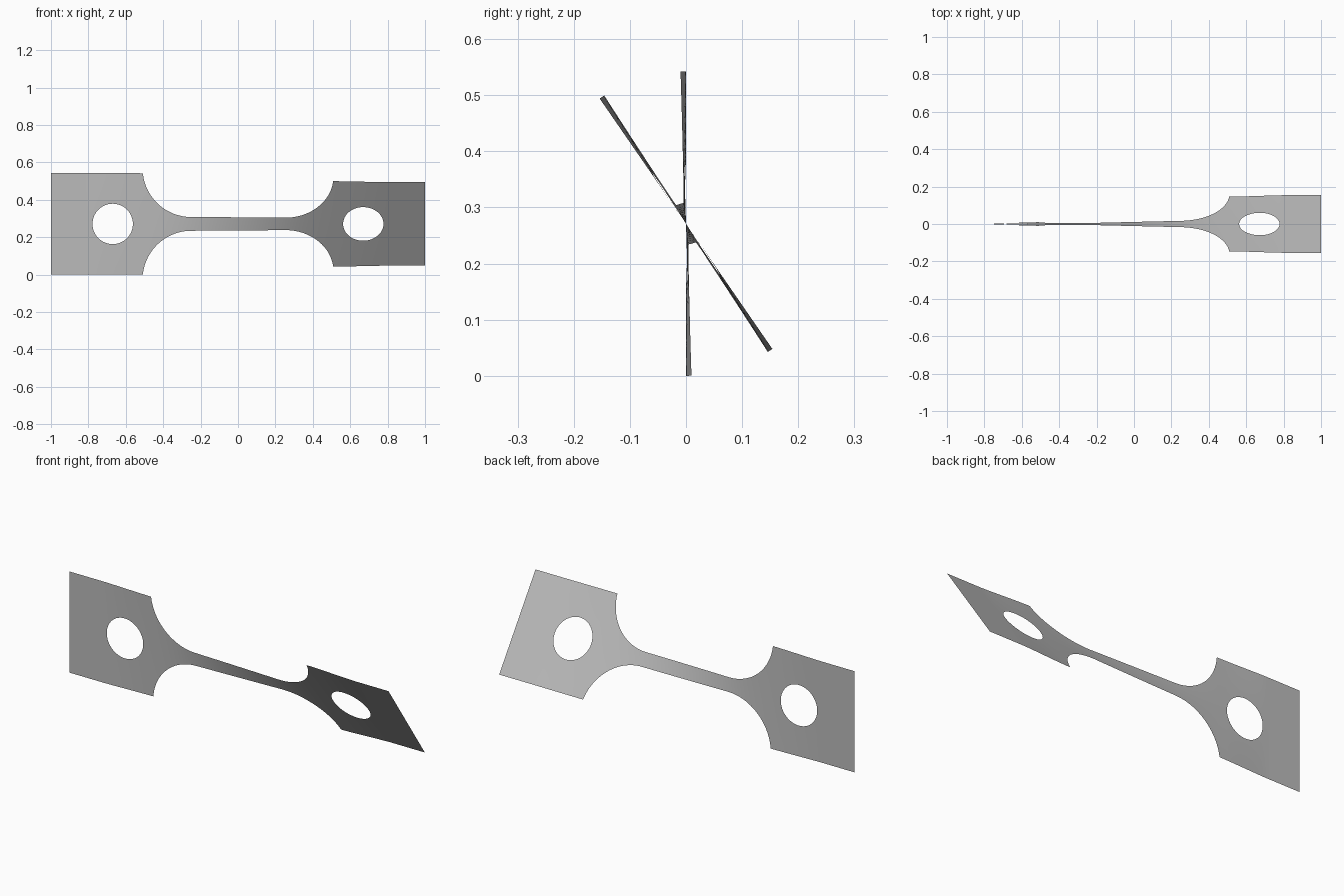
import bpy, bmesh, math

cube = bpy.data.objects.get("Cube")
if cube:
    bpy.data.objects.remove(cube, do_unlink=True)

HALF, NECK = 0.271, 0.037        # half widths of the end tabs and the neck
FILLET_X, FILLET_R = 0.25, 0.26  # fillet centre and radius
HOLE_X, HOLE_R = 0.67, 0.108
TWIST = math.radians(34.6)
ROWS = 10


def outer(x):
    """Half width of the strap at x."""
    d = abs(x) - FILLET_X
    if d <= 0:
        return NECK
    if d >= FILLET_R:
        return HALF
    return min(HALF, NECK + FILLET_R - math.sqrt(FILLET_R ** 2 - d * d))


def inner(x):
    """Half height of the round hole at x."""
    d = abs(x) - HOLE_X
    return math.sqrt(max(0, HOLE_R ** 2 - d * d))


# Stations along one half, denser where the outline curves
def ramp(a, b, n):
    return [a + (b - a) * i / n for i in range(n)]


corner = FILLET_X + math.sqrt(FILLET_R ** 2 - (FILLET_R + NECK - HALF) ** 2)
sweep = math.asin((corner - FILLET_X) / FILLET_R)
half = ramp(0, FILLET_X, 16)
half += [FILLET_X + FILLET_R * math.sin(t) for t in ramp(0, sweep, 24)]
half += ramp(corner, HOLE_X - HOLE_R, 4)
half += [HOLE_X - HOLE_R * math.cos(t) for t in ramp(0, math.pi, 32)]
half += ramp(HOLE_X + HOLE_R, 1, 12) + [1]
stations = [-x for x in reversed(half[1:])] + half

# Twist accumulates fastest where the strap is narrow; the gripped ends stay flat
angles = [0.0]
for a, b in zip(stations, stations[1:]):
    mid = (a + b) / 2
    rate = 0 if abs(mid) > 0.8 else 1 / (outer(mid) - inner(mid))
    angles.append(angles[-1] + rate * (b - a))
angles = [a * TWIST / angles[-1] for a in angles]

# Upper and lower halves of the twisted sheet
bm = bmesh.new()
for side in (1, -1):
    columns = []
    for x, a in zip(stations, angles):
        lo, hi = inner(x), outer(x)
        column = []
        for r in range(ROWS + 1):
            v = side * (lo + (hi - lo) * r / ROWS)
            column.append(bm.verts.new((x, -v * math.sin(a), HALF + v * math.cos(a))))
        columns.append(column)
    for c, d in zip(columns, columns[1:]):
        for r in range(ROWS):
            quad = [c[r], d[r], d[r + 1], c[r + 1]]
            bm.faces.new(quad if side > 0 else quad[::-1])
bmesh.ops.remove_doubles(bm, verts=bm.verts[:], dist=0.00001)

mesh = bpy.data.meshes.new("twisted_strap")
bm.to_mesh(mesh)
bm.free()
strap = bpy.data.objects.new("twisted_strap", mesh)
bpy.context.collection.objects.link(strap)

# Plain grey metal
grey = bpy.data.materials.new("plain_grey")
grey.use_nodes = True
colour = (0.5, 0.5, 0.5, 1)
grey.diffuse_color = colour
grey.node_tree.nodes["Principled BSDF"].inputs["Base Color"].default_value = colour
mesh.materials.append(grey)

bpy.context.view_layer.objects.active = strap
strap.select_set(True)
bpy.ops.object.shade_smooth_by_angle()
